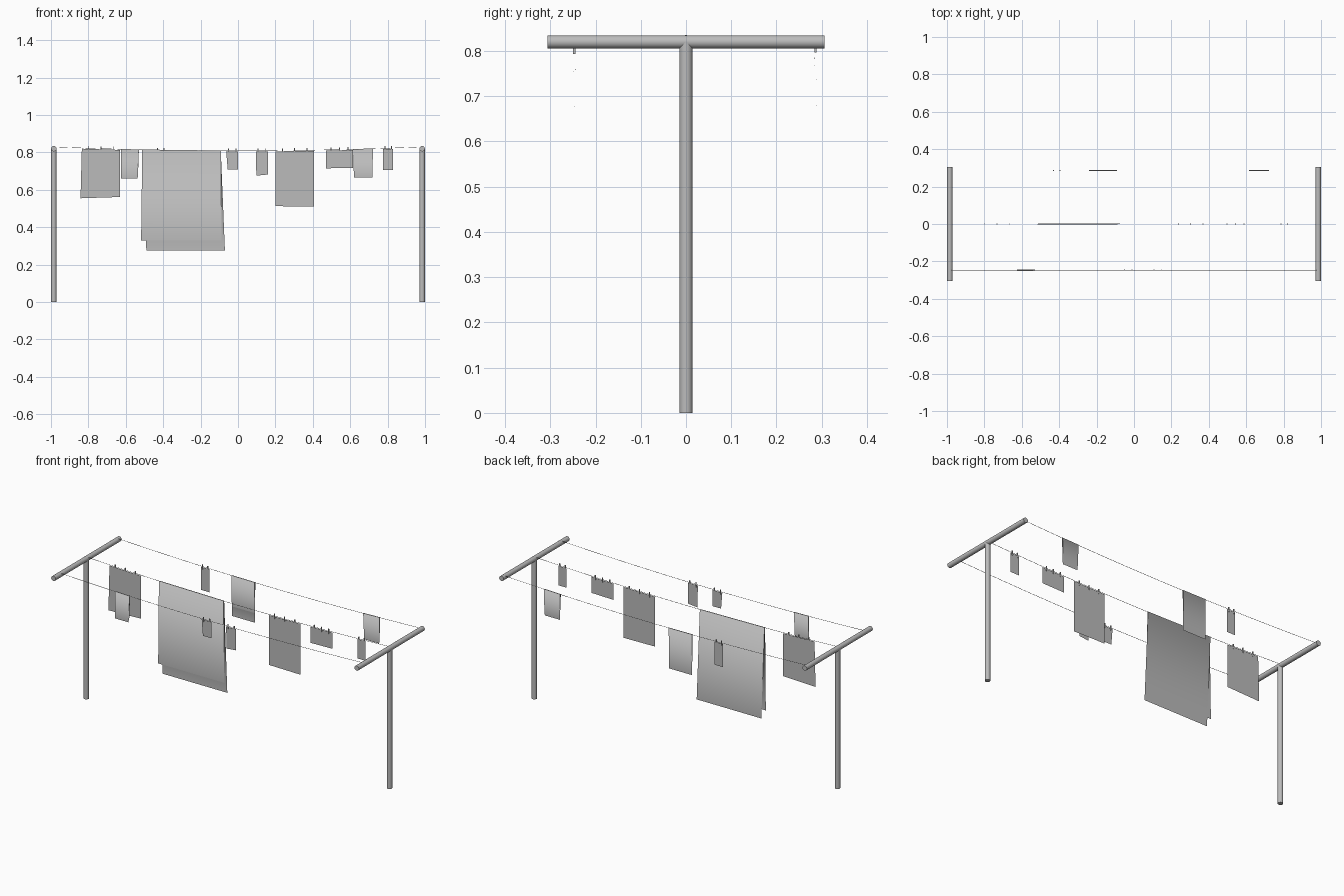
import bpy, bmesh
from mathutils import Vector, Matrix

old = bpy.data.objects.get("Cube")
if old:
    bpy.data.objects.remove(old)

grey = bpy.data.materials.new("plain grey")
grey.use_nodes = True
grey.diffuse_color = (0.5, 0.5, 0.5, 1)
bsdf = next(n for n in grey.node_tree.nodes if n.type == "BSDF_PRINCIPLED")
bsdf.inputs["Base Color"].default_value = grey.diffuse_color

POST_X = 0.985
BAR_Z = 0.82
FRONT, MIDDLE, BACK = -0.247, 0.0, 0.286


def finish(name, bm, smooth):
    mesh = bpy.data.meshes.new(name)
    bm.to_mesh(mesh)
    bm.free()
    mesh.materials.append(grey)
    for p in mesh.polygons:
        p.use_smooth = smooth
    obj = bpy.data.objects.new(name, mesh)
    bpy.context.collection.objects.link(obj)
    return obj


def rod(name, a, b, radius):
    a, b = Vector(a), Vector(b)
    bm = bmesh.new()
    turn = (b - a).to_track_quat("Z", "Y").to_matrix().to_4x4()
    bmesh.ops.create_cone(bm, cap_ends=True, segments=24, radius1=radius, radius2=radius,
                          depth=(b - a).length, matrix=Matrix.Translation((a + b) / 2) @ turn)
    for e in bm.edges:
        if any(len(f.verts) > 4 for f in e.link_faces):
            e.smooth = False
    return finish(name, bm, True)


def line_z(x):
    """Height of the sagging line."""
    return 0.83 - 0.021 * (1 - (x / POST_X) ** 2)


# Posts and crossbars
for side, x in (("right", -POST_X), ("left", POST_X)):
    rod(side + "_post", (x, 0, 0), (x, 0, BAR_Z), 0.0145)
    rod(side + "_crossbar", (x, -0.306, BAR_Z), (x, 0.306, BAR_Z), 0.0145)

# Sagging lines
for name, y in (("front", FRONT), ("middle", MIDDLE), ("back", BACK)):
    curve = bpy.data.curves.new(name + "_line", "CURVE")
    curve.dimensions = "3D"
    curve.bevel_depth = 0.001
    curve.bevel_resolution = 1
    count = 25
    spline = curve.splines.new("POLY")
    spline.points.add(count - 1)
    for i, p in enumerate(spline.points):
        x = POST_X * (2 * i / (count - 1) - 1)
        p.co = (x, y, line_z(x), 1)
    curve.materials.append(grey)
    bpy.context.collection.objects.link(bpy.data.objects.new(name + "_line", curve))


def cloth(name, rows, smooth):
    """Skin a strip of (left point, right point) rows."""
    bm = bmesh.new()
    verts = [[bm.verts.new(p) for p in row] for row in rows]
    for (a, b), (c, d) in zip(verts, verts[1:]):
        bm.faces.new((a, c, d, b))
    return finish(name, bm, smooth)


def pegged(name, y, top, bottom, z_low, pegs):
    """Flat cloth hung by pegs; z_low holds the two bottom corner heights."""
    cloth(name, [[(x, y, line_z(x) - 0.004) for x in top],
                 [(x, y, z) for x, z in zip(bottom, z_low)]], False)
    inset = 0.18 * (top[1] - top[0])
    bm = bmesh.new()
    for i in range(pegs):
        x = top[0] + inset + (top[1] - top[0] - 2 * inset) * i / (pegs - 1)
        place = Matrix.Translation((x, y, line_z(x) - 0.002)) @ Matrix.Diagonal((0.005, 0.005, 0.028, 1))
        bmesh.ops.create_cube(bm, size=1, matrix=place)
    finish(name + "_pegs", bm, False)


def draped(name, y, top, front, front_z, back, back_z):
    """Cloth folded over the line, with a front and a back leaf."""
    half = 0.003
    cloth(name, [[(x, y - 0.001, front_z) for x in front],
                 [(x, y - half, line_z(x) + 0.001) for x in top],
                 [(x, y + half, line_z(x) + 0.001) for x in top],
                 [(x, y + 0.001, back_z) for x in back]], True)


# Pegged washing
pegged("large_towel", MIDDLE, (-0.835, -0.63), (-0.842, -0.63), (0.555, 0.562), 3)
pegged("wide_towel", MIDDLE, (0.20, 0.405), (0.20, 0.405), (0.513, 0.51), 3)
pegged("short_cloth", MIDDLE, (0.47, 0.615), (0.47, 0.615), (0.715, 0.718), 3)
pegged("small_cloth", MIDDLE, (0.775, 0.83), (0.775, 0.83), (0.705, 0.705), 2)
pegged("front_cloth_a", FRONT, (-0.063, 0.0), (-0.055, 0.0), (0.71, 0.71), 2)
pegged("front_cloth_b", FRONT, (0.096, 0.16), (0.098, 0.16), (0.676, 0.682), 2)
pegged("back_cloth", BACK, (-0.44, -0.387), (-0.44, -0.387), (0.673, 0.673), 2)

# Draped washing
draped("bed_sheet", MIDDLE, (-0.512, -0.092), (-0.518, -0.088), 0.33, (-0.49, -0.07), 0.276)
draped("front_hand_towel", FRONT, (-0.625, -0.53), (-0.625, -0.537), 0.66, (-0.622, -0.535), 0.67)
draped("back_long_towel", BACK, (-0.24, -0.09), (-0.24, -0.09), 0.63, (-0.24, -0.09), 0.573)
draped("back_hand_towel", BACK, (0.615, 0.722), (0.62, 0.718), 0.667, (0.62, 0.718), 0.672)
